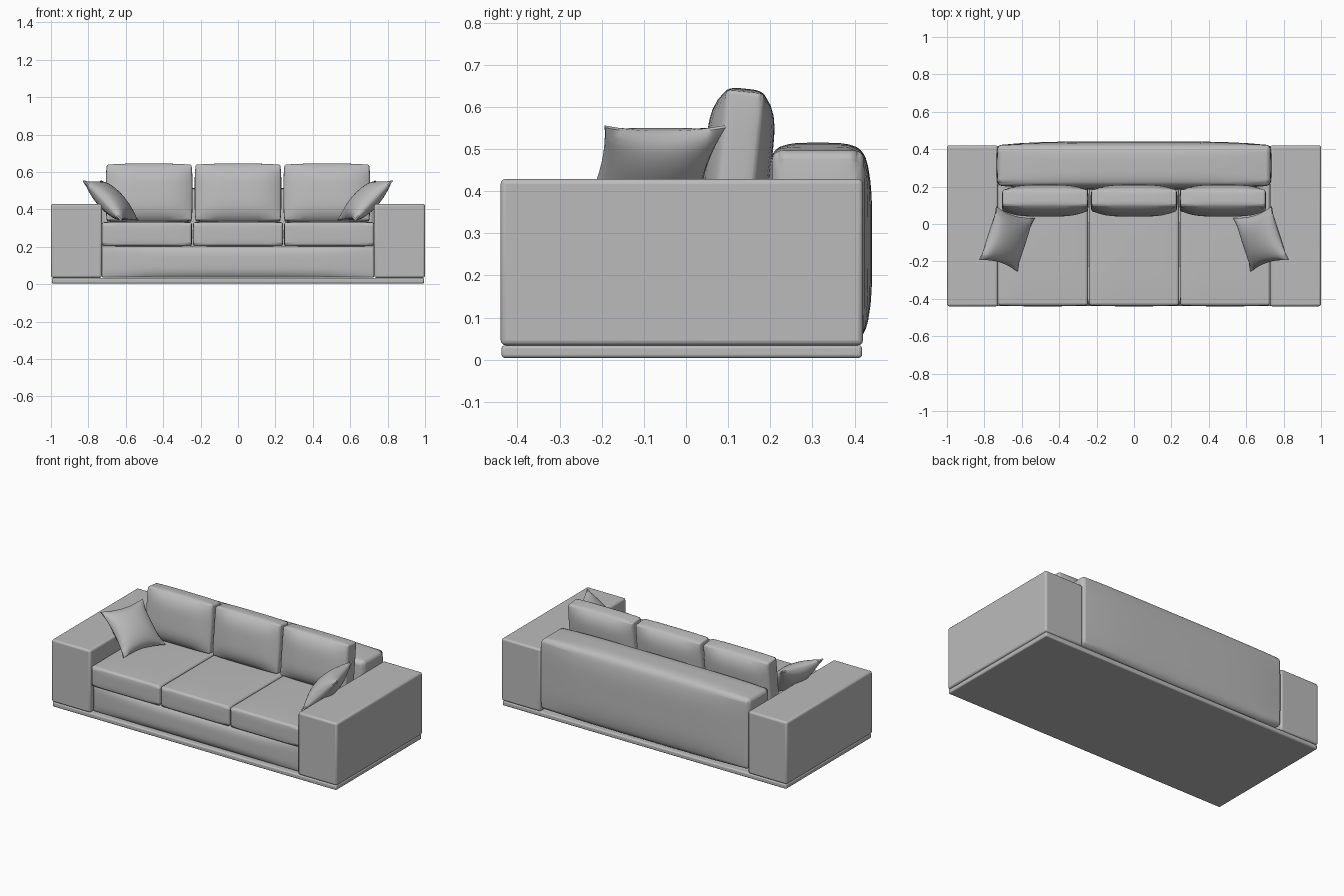
import bpy, bmesh, math
from mathutils import Matrix, Vector

cube = bpy.data.objects.get("Cube")
if cube:
    bpy.data.objects.remove(cube, do_unlink=True)

fabric = bpy.data.materials.new("grey fabric")
fabric.use_nodes = True
GREY = (0.5, 0.5, 0.5, 1)
fabric.diffuse_color = GREY
fabric.node_tree.nodes["Principled BSDF"].inputs["Base Color"].default_value = GREY


def finish(bm, name, bevel=0.0):
    """Turn a bmesh into a smooth shaded fabric object."""
    bmesh.ops.recalc_face_normals(bm, faces=bm.faces)
    mesh = bpy.data.meshes.new(name)
    bm.to_mesh(mesh)
    bm.free()
    mesh.materials.append(fabric)
    obj = bpy.data.objects.new(name, mesh)
    bpy.context.collection.objects.link(obj)
    if bevel:
        mod = obj.modifiers.new("rounded edges", 'BEVEL')
        mod.width, mod.segments = bevel, 3
        mod.limit_method, mod.angle_limit = 'ANGLE', math.radians(40)
    bpy.ops.object.select_all(action='DESELECT')
    obj.select_set(True)
    bpy.context.view_layer.objects.active = obj
    bpy.ops.object.shade_smooth_by_angle(angle=math.radians(50))
    return obj


def soft_box(name, low, high, bulge=None, bevel=0.01, lean=0.0):
    """Box between two corners; bulge is how far each face swells, per axis."""
    low, high = Vector(low), Vector(high)
    centre, half = (low + high) / 2, (high - low) / 2
    bm = bmesh.new()
    bmesh.ops.create_cube(bm, size=2)
    if bulge:
        bmesh.ops.subdivide_edges(bm, edges=bm.edges[:], cuts=11, use_grid_fill=True)
    for v in bm.verts:
        p = v.co.copy()
        for i in range(3):
            j, k = (i + 1) % 3, (i + 2) % 3
            dome = (1 - p[j] ** 4) * (1 - p[k] ** 4)
            drop = bulge[i] * (1 - dome) if bulge else 0
            v.co[i] = p[i] * (half[i] - drop)
    bm.transform(Matrix.Translation(centre) @ Matrix.Rotation(lean, 4, 'X'))
    return finish(bm, name, bevel)


def throw_pillow(name, side):
    """Square pillow with pinched corners, resting against an arm."""
    along = Vector((0.09 * side, -0.28, 0)).normalized()
    up = Vector((0.2 * side, 0.06, 0.21)).normalized()
    normal = along.cross(up)
    centre = Vector((0.68 * side, -0.08, 0.447))
    bm = bmesh.new()
    bmesh.ops.create_cube(bm, size=2)
    bmesh.ops.subdivide_edges(bm, edges=bm.edges[:], cuts=13, use_grid_fill=True)
    for v in bm.verts:
        a, b, c = v.co
        puff = 0.004 + 0.056 * ((1 - a * a) * (1 - b * b)) ** 0.6
        s = 0.15 * a * (1 - 0.13 * (1 - b * b) * a * a)
        t = 0.15 * b * (1 - 0.13 * (1 - a * a) * b * b)
        v.co = centre + along * s + up * t + normal * (c * puff)
    return finish(bm, name)


# Plinth and arms
soft_box("plinth", (-0.995, -0.438, 0.004), (0.995, 0.418, 0.034), bevel=0.008)
for side, label in ((1, "left"), (-1, "right")):
    xs = sorted((0.728 * side, 1.0 * side))
    soft_box(label + "_arm", (xs[0], -0.44, 0.034), (xs[1], 0.42, 0.429), bevel=0.012)
    throw_pillow(label + "_throw_pillow", side)

# Upholstered front rail under the seat
soft_box("seat_base", (-0.728, -0.432, 0.036), (0.728, 0.25, 0.205), (0, 0.022, 0), 0.008)

# Backrest
soft_box("backrest", (-0.738, 0.185, 0.036), (0.738, 0.442, 0.515),
         (0.012, 0.02, 0.02), 0.03)

# Three seat cushions and three back cushions
for i, label in enumerate(("right", "middle", "left")):
    x = (i - 1) * 0.487
    soft_box(label + "_seat_cushion", (x - 0.242, -0.44, 0.198), (x + 0.242, 0.22, 0.337),
             (0.003, 0.006, 0.006), 0.013)
    x = (i - 1) * 0.475
    soft_box(label + "_back_cushion", (x - 0.232, 0.045, 0.33), (x + 0.232, 0.205, 0.644),
             (0.006, 0.035, 0.008), 0.025, math.radians(-6))
